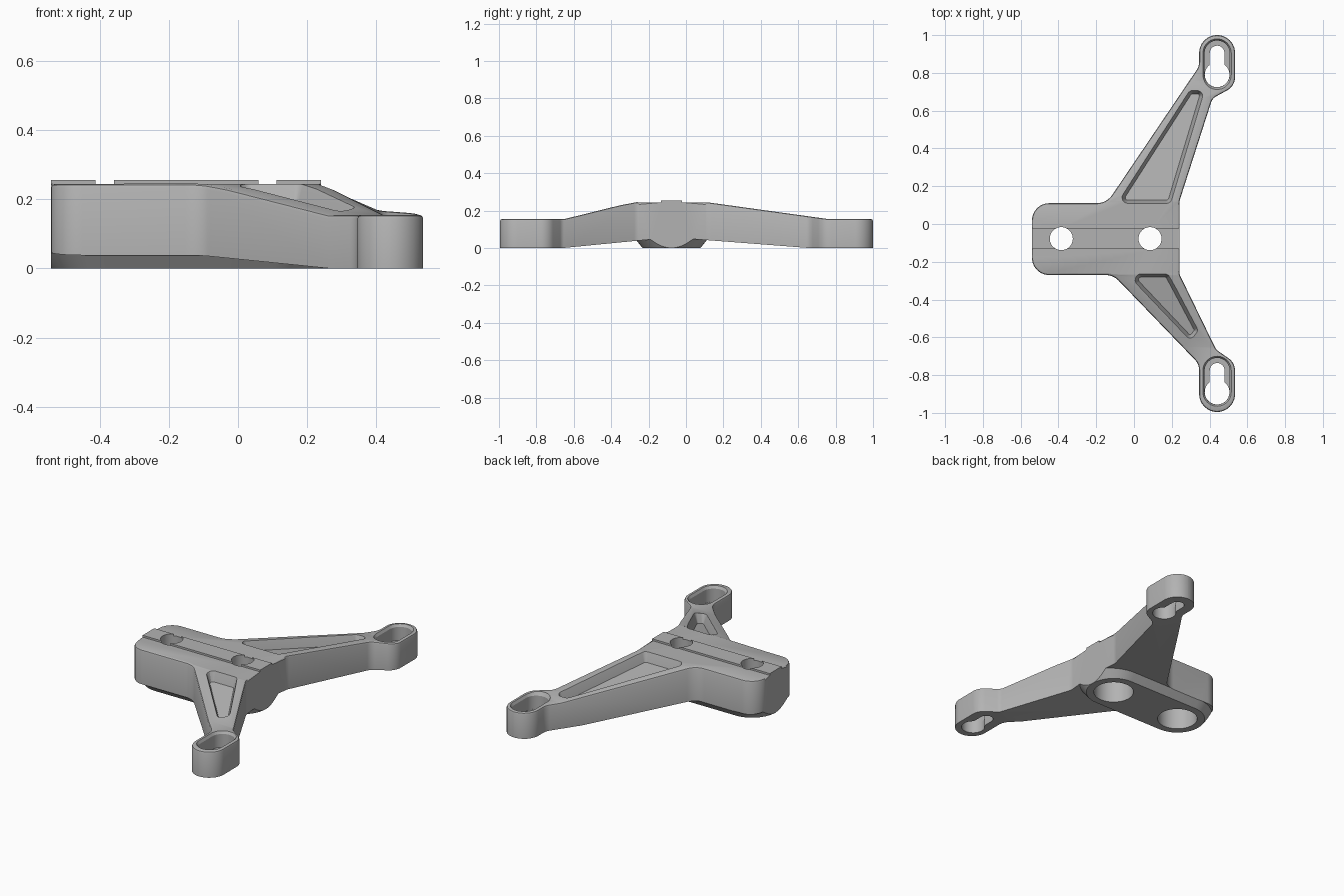
import bpy, bmesh, math
from mathutils import Vector

if "Cube" in bpy.data.objects:
    bpy.data.objects.remove(bpy.data.objects["Cube"])

grey = bpy.data.materials.new("mid_grey")
grey.use_nodes = True
grey.diffuse_color = (0.45, 0.45, 0.45, 1)
grey.node_tree.nodes["Principled BSDF"].inputs["Base Color"].default_value = (0.45, 0.45, 0.45, 1)


def rounded(corners, inset=0.0, steps=8):
    """Polygon of (x, y, radius) corners turned into a filleted outline."""
    pts = [Vector(c[:2]) for c in corners]
    out = []
    for i, p in enumerate(pts):
        a = (pts[i - 1] - p).normalized()
        b = (pts[(i + 1) % len(pts)] - p).normalized()
        half = a.angle(b) / 2
        axis = (a + b).normalized()
        r = max(corners[i][2] - inset, 0.008)
        p = p + axis * inset / math.sin(half)
        centre = p + axis * r / math.sin(half)
        start = p + a * r / math.tan(half) - centre
        end = p + b * r / math.tan(half) - centre
        out += [centre + start.lerp(end, k / steps).normalized() * r for k in range(steps + 1)]
    return out


def capsule(c1, c2, r, steps=20):
    """Outline around two circles of equal radius."""
    c1, c2 = Vector(c1), Vector(c2)
    base = math.atan2(c2.y - c1.y, c2.x - c1.x) - math.pi / 2
    out = []
    for c, turn in ((c2, 0), (c1, math.pi)):
        for k in range(steps + 1):
            t = base + turn + math.pi * k / steps
            out.append(c + Vector((math.cos(t), math.sin(t))) * r)
    return out


def circle(c, r, n=40):
    return [Vector((c[0] + r * math.cos(math.tau * k / n), c[1] + r * math.sin(math.tau * k / n))) for k in range(n)]


def loft(name, *rings):
    """Closed solid through rings of 3D points with equal counts."""
    bm = bmesh.new()
    loops = [[bm.verts.new(p) for p in ring] for ring in rings]
    n = len(loops[0])
    for lo, hi in zip(loops, loops[1:]):
        for i in range(n):
            j = (i + 1) % n
            bm.faces.new((lo[i], lo[j], hi[j], hi[i]))
    bm.faces.new(loops[0])
    bm.faces.new(loops[-1])
    bmesh.ops.recalc_face_normals(bm, faces=bm.faces)
    mesh = bpy.data.meshes.new(name)
    bm.to_mesh(mesh)
    bm.free()
    mesh.materials.append(grey)
    ob = bpy.data.objects.new(name, mesh)
    bpy.context.collection.objects.link(ob)
    return ob


def level(outline, z):
    return [(p.x, p.y, z) for p in outline]


def combine(target, tool, operation):
    mod = target.modifiers.new("combine", "BOOLEAN")
    mod.operation, mod.object, mod.solver = operation, tool, "EXACT"
    bpy.ops.object.select_all(action="DESELECT")
    bpy.context.view_layer.objects.active = target
    target.select_set(True)
    bpy.ops.object.modifier_apply(modifier=mod.name)
    bpy.data.objects.remove(tool)


HOLES = [(-0.385, -0.0775), (0.085, -0.0775)]
BODY_TOP, PAD_TOP, RAIL_TOP = 0.244, 0.155, 0.255

# side profile: sloped arms, raised rail and lifted underside
side = [(-1.1, 0), (-0.66, 0), (-0.0775, 0.057), (0.66, 0), (1.1, 0), (1.1, PAD_TOP), (0.76, PAD_TOP),
        (0.118, BODY_TOP), (-0.0225, BODY_TOP), (-0.0225, RAIL_TOP), (-0.1325, RAIL_TOP), (-0.1325, BODY_TOP),
        (-0.27, BODY_TOP), (-0.35, 0.229), (-0.65, PAD_TOP), (-1.1, PAD_TOP)]
bracket = loft("bracket", *[[(x, y, z) for y, z in side] for x in (-0.7, 0.7)])

# tapered boss under the two holes
boss = loft("boss", level(capsule(*HOLES, 0.155), 0), level(capsule(*HOLES, 0.267), 0.14))
combine(bracket, boss, "UNION")

# plan outline: body, two arms and rounded mounting pads
plan = [(-0.54, -0.27, 0.09), (-0.11, -0.27, 0.10), (0.345, -0.742, 0.08), (0.345, -0.995, 0.094),
        (0.535, -0.995, 0.094), (0.535, -0.735, 0.08), (0.435, -0.665, 0.05), (0.24, -0.265, 0.06),
        (0.24, 0.12, 0.10), (0.415, 0.665, 0.06), (0.535, 0.73, 0.08), (0.535, 1.0, 0.094),
        (0.345, 1.0, 0.094), (0.345, 0.835, 0.08), (-0.145, 0.11, 0.10), (-0.54, 0.11, 0.09)]
outline = rounded(plan)
combine(bracket, loft("plan", level(outline, -0.1), level(outline, 0.4)), "INTERSECT")

# softened upper rim
bm = bmesh.new()
bm.from_mesh(bracket.data)
bmesh.ops.remove_doubles(bm, verts=bm.verts, dist=0.0005)
bmesh.ops.dissolve_limit(bm, angle_limit=0.01, verts=bm.verts, edges=bm.edges)
rim = []
for e in bm.edges:
    mid = (e.verts[0].co + e.verts[1].co) / 2
    if len(e.link_faces) == 2 and mid.z > 0.14 and abs(mid.y + 0.0775) > 0.06:
        low, high = sorted(f.normal.z for f in e.link_faces)
        if high > 0.9 and abs(low) < 0.3:
            rim.append(e)
bmesh.ops.bevel(bm, geom=rim, offset=0.011, offset_type="OFFSET", segments=2, profile=0.5,
                affect="EDGES", clamp_overlap=False)
bm.to_mesh(bracket.data)
bm.free()

# drafted pockets in the arms, floors parallel to the slopes
pockets = [([(-0.105, 0.1, 0.04), (0.2, 0.1, 0.04), (0.385, 0.715, 0.038), (0.29, 0.715, 0.038)],
            lambda y: BODY_TOP - (y - 0.118) * 0.139),
           ([(-0.055, -0.255, 0.04), (0.185, -0.255, 0.04), (0.35, -0.565, 0.034), (0.3, -0.63, 0.034)],
            lambda y: BODY_TOP + (y + 0.27) * 0.235)]
for corners, slope in pockets:
    rings = [[(p.x, p.y, slope(p.y) + dz) for p in rounded(corners, inset)]
             for inset, dz in ((0.026, -0.055), (0.012, -0.008), (0, 0.02))]
    combine(bracket, loft("pocket", *rings), "DIFFERENCE")

# bolt holes with wide counterbores from below
for c in HOLES:
    combine(bracket, loft("bolt_hole", level(circle(c, 0.061), -0.1), level(circle(c, 0.061), 0.4)), "DIFFERENCE")
    combine(bracket, loft("counterbore", level(circle(c, 0.112), -0.1), level(circle(c, 0.112), 0.17)), "DIFFERENCE")

# keyhole slots with a recessed ledge in each pad
for y in (0.79, -0.89):
    big, small = (0.44, y), (0.44, y + 0.115)
    recess = [level(capsule(big, small, r), z) for r, z in ((0.066, 0.06), (0.066, 0.14), (0.078, 0.16), (0.078, 0.3))]
    combine(bracket, loft("recess", *recess), "DIFFERENCE")
    slot = capsule(big, small, 0.039)
    combine(bracket, loft("slot", level(slot, -0.1), level(slot, 0.1)), "DIFFERENCE")
    entry = circle(big, 0.0655)
    combine(bracket, loft("entry", level(entry, -0.1), level(entry, 0.1)), "DIFFERENCE")

bpy.ops.object.select_all(action="DESELECT")
bracket.select_set(True)
bpy.context.view_layer.objects.active = bracket
bpy.ops.object.shade_smooth_by_angle(angle=math.radians(25))
